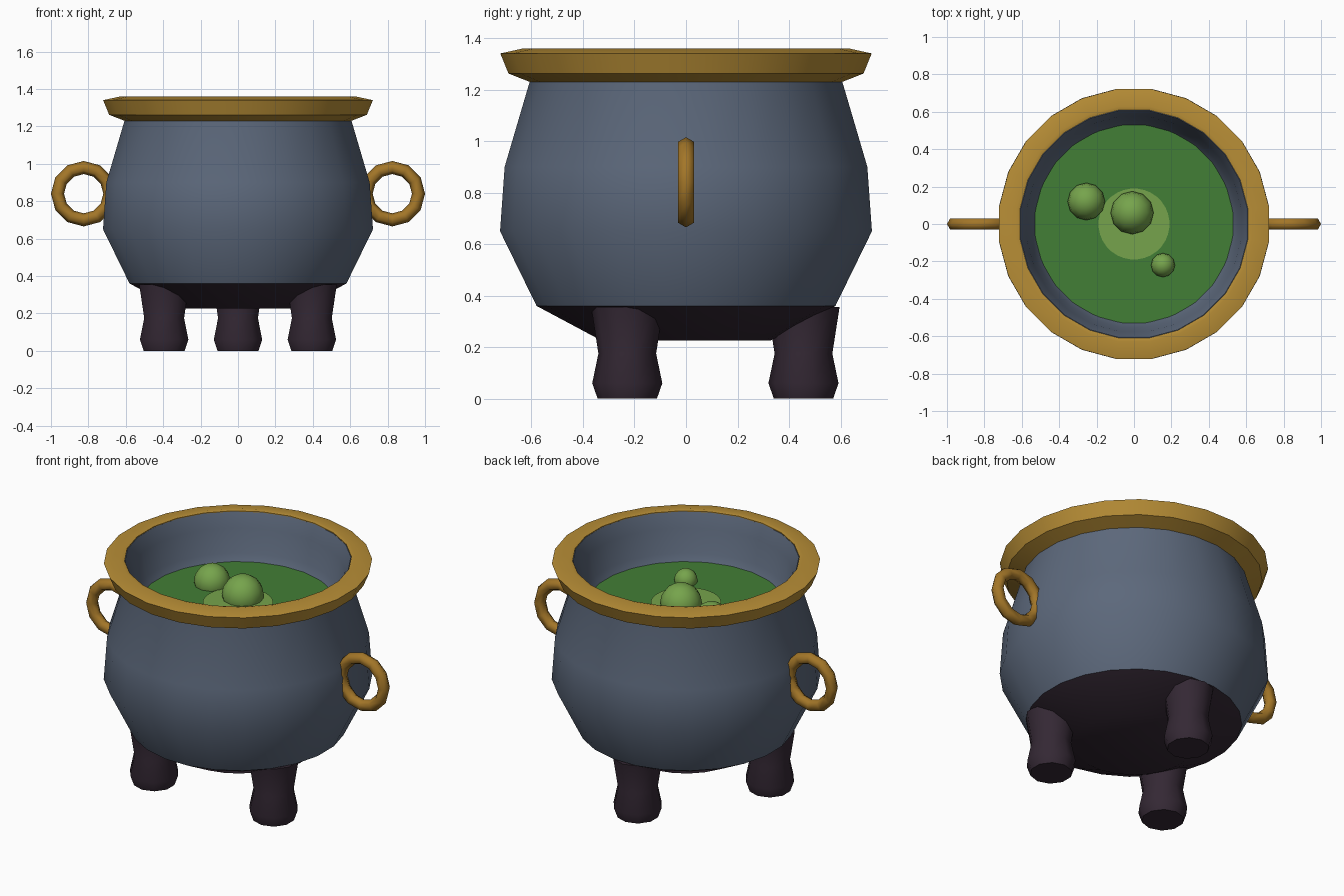
import bpy, bmesh, math
from mathutils import Matrix

if "Cube" in bpy.data.objects:
    bpy.data.objects.remove(bpy.data.objects["Cube"])


def material(name, r, g, b):
    # sRGB bytes converted to linear
    lin = [(c / 255 / 12.92) if c < 10 else ((c / 255 + 0.055) / 1.055) ** 2.4 for c in (r, g, b)]
    m = bpy.data.materials.new(name)
    m.diffuse_color = (*lin, 1)
    m.use_nodes = True
    m.node_tree.nodes["Principled BSDF"].inputs["Base Color"].default_value = m.diffuse_color
    return m


IRON = material("blue grey iron", 92, 104, 123)
DARK = material("dark iron", 52, 40, 52)
GOLD = material("gold rim", 184, 142, 54)
BRASS = material("handle brass", 163, 118, 40)
BREW = material("green brew", 66, 126, 54)
FROTH = material("light green froth", 118, 164, 76)


def finish(bm, name, mats, angle):
    bmesh.ops.recalc_face_normals(bm, faces=bm.faces)
    me = bpy.data.meshes.new(name)
    bm.to_mesh(me)
    bm.free()
    for m in mats:
        me.materials.append(m)
    ob = bpy.data.objects.new(name, me)
    bpy.context.collection.objects.link(ob)
    bpy.ops.object.select_all(action='DESELECT')
    ob.select_set(True)
    bpy.context.view_layer.objects.active = ob
    bpy.ops.object.shade_smooth_by_angle(angle=math.radians(angle))
    return ob


def lathe(name, profile, sides, mats, angle, at=(0, 0, 0), closed=False, caps=(), dark_below=None):
    """Revolve (radius, z) points about z; caps lists the rings to fill."""
    bm = bmesh.new()
    rings = []
    for r, z in profile:
        rings.append([bm.verts.new((at[0] + r * math.cos(t), at[1] + r * math.sin(t), at[2] + z))
                      for t in (2 * math.pi * (i + 0.5) / sides for i in range(sides))])
    pairs = list(zip(rings, rings[1:])) + ([(rings[-1], rings[0])] if closed else [])
    for a, b in pairs:
        for i in range(sides):
            j = (i + 1) % sides
            bm.faces.new((a[i], a[j], b[j], b[i]))
    for c in caps:
        bm.faces.new(rings[c])
    if dark_below is not None:
        for f in bm.faces:
            if f.calc_center_median().z < dark_below:
                f.material_index = 1
    return finish(bm, name, mats, angle)


# Pot: outer wall, lip and inner wall, with a dark underside
lathe("pot", [(0.33, 0.225), (0.585, 0.36), (0.728, 0.65), (0.71, 0.90), (0.612, 1.23),
              (0.625, 1.345), (0.612, 1.352), (0.58, 1.27), (0.557, 1.13), (0.53, 1.085)],
      24, [IRON, DARK], 34, caps=(0, -1), dark_below=0.355)

# Gold rim band
lathe("rim", [(0.60, 1.225), (0.695, 1.262), (0.727, 1.34), (0.635, 1.36), (0.615, 1.355),
              (0.618, 1.30)], 24, [GOLD], 34, closed=True)

# Brew surface and its lighter middle patch
lathe("brew", [(0.533, 1.085), (0.533, 1.09)], 32, [BREW], 30, caps=(0, 1))
lathe("froth_patch", [(0.19, 1.088), (0.19, 1.096)], 32, [FROTH], 30, caps=(0, 1))

# Bubbles
for n, (x, y, z, r) in enumerate([(-0.01, 0.06, 1.115, 0.115), (-0.255, 0.12, 1.107, 0.1),
                                  (0.155, -0.22, 1.104, 0.064)]):
    bm = bmesh.new()
    bmesh.ops.create_uvsphere(bm, u_segments=12, v_segments=8, radius=r,
                              matrix=Matrix.Translation((x, y, z)))
    finish(bm, f"bubble_{n + 1}", [FROTH], 60)

# Three legs
for n, deg in enumerate((90, 210, 330)):
    a = math.radians(deg)
    lathe(f"leg_{n + 1}", [(0.115, 0), (0.136, 0.06), (0.112, 0.175), (0.14, 0.355)], 10, [DARK], 45,
          at=(0.456 * math.cos(a), 0.456 * math.sin(a), 0), caps=(0, -1))

# Ring handles standing in the xz plane on both sides
for side, label in ((-1, "left"), (1, "right")):
    bm = bmesh.new()
    N, M = 12, 6
    v = [[bm.verts.new((side * (0.825 + (0.14 + 0.035 * math.cos(q)) * math.cos(p)),
                        0.035 * math.sin(q),
                        0.84 + (0.14 + 0.035 * math.cos(q)) * math.sin(p)))
          for q in (2 * math.pi * j / M for j in range(M))]
         for p in (2 * math.pi * i / N for i in range(N))]
    for i in range(N):
        for j in range(M):
            k, l = (i + 1) % N, (j + 1) % M
            bm.faces.new((v[i][j], v[k][j], v[k][l], v[i][l]))
    finish(bm, f"{label}_handle", [BRASS], 65)
